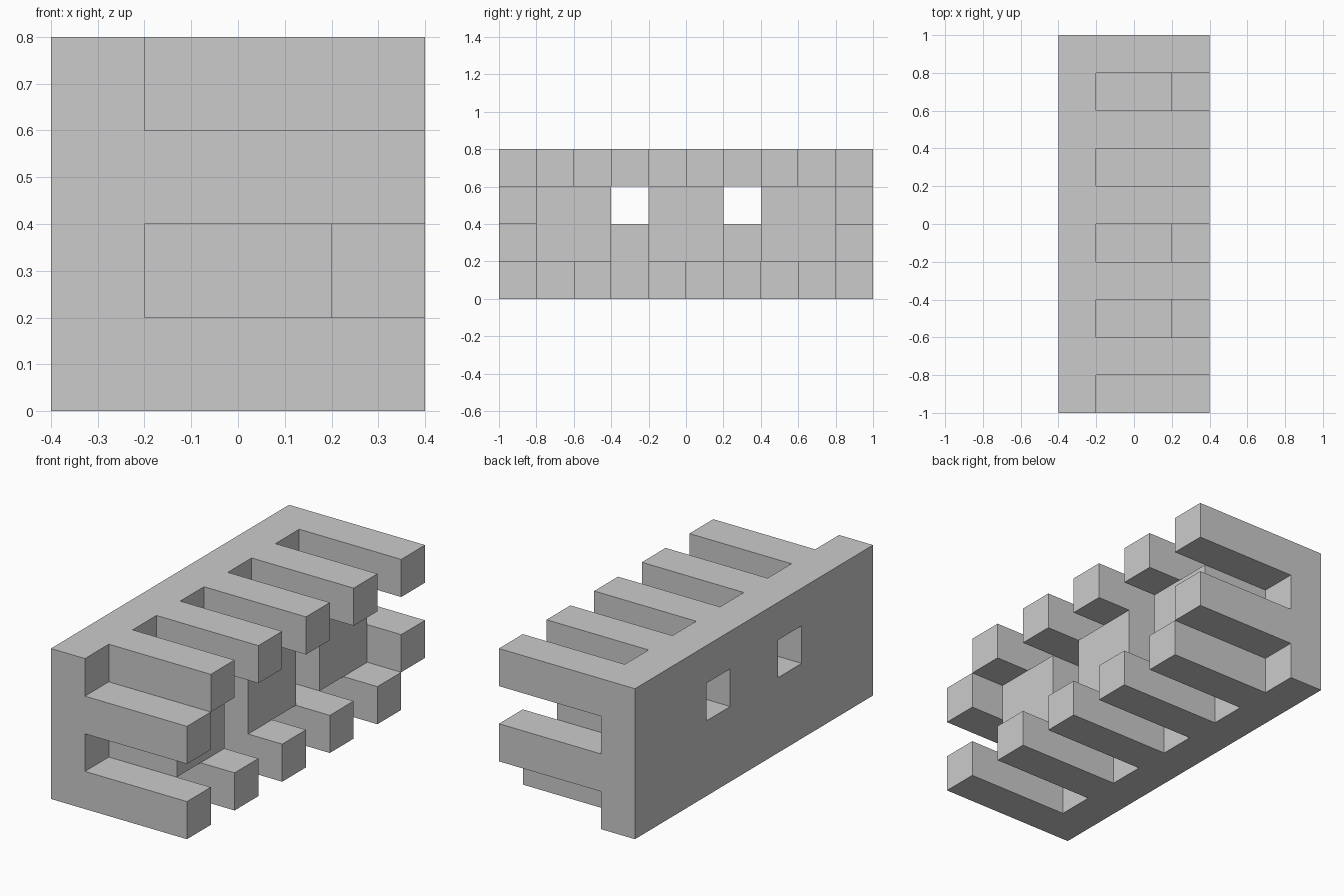
import bpy
import bmesh
from mathutils import Vector

if "Cube" in bpy.data.objects:
    bpy.data.objects.remove(bpy.data.objects["Cube"])

U = 0.2  # grid unit; the block is 4 x 10 x 4 units
ORIGIN = Vector((-0.4, -1.0, 0.0))
cells = set()


def box(x, y, z):
    """Grid cells of a box given as (start, end) unit ranges."""
    return {(i, j, k) for i in range(*x) for j in range(*y) for k in range(*z)}


# back plate with two square windows
cells |= box((0, 1), (0, 10), (0, 4))
for y in (3, 6):
    cells -= box((0, 1), (y, y + 1), (2, 3))

# alternating teeth along the bottom and top edges
for y in range(0, 10, 2):
    cells |= box((1, 4), (y, y + 1), (0, 1))
    cells |= box((1, 4), (y + 1, y + 2), (3, 4))

# side teeth at the two ends
cells |= box((1, 4), (0, 1), (2, 3))
cells |= box((1, 4), (9, 10), (1, 2))

# three square inner pegs
for y in (1, 4, 7):
    cells |= box((1, 3), (y, y + 2), (1, 3))

# skin: one quad wherever a solid cell meets empty space
bm = bmesh.new()
corners = {}


def corner(p):
    key = tuple(round(c) for c in p)
    if key not in corners:
        corners[key] = bm.verts.new(ORIGIN + Vector(key) * U)
    return corners[key]


for cell in sorted(cells):
    for axis in range(3):
        for side in (-1, 1):
            n = Vector((0, 0, 0))
            n[axis] = side
            if tuple(int(c) for c in Vector(cell) + n) in cells:
                continue
            a = Vector((0, 0, 0))
            a[(axis + 1) % 3] = 0.5
            b = n.cross(a)
            mid = Vector(cell) + Vector((0.5, 0.5, 0.5)) + n * 0.5
            bm.faces.new([corner(mid + s * a + t * b)
                          for s, t in ((-1, -1), (1, -1), (1, 1), (-1, 1))])

mesh = bpy.data.meshes.new("interlocking_panel")
bm.to_mesh(mesh)
bm.free()
bpy.context.collection.objects.link(bpy.data.objects.new("interlocking_panel", mesh))
